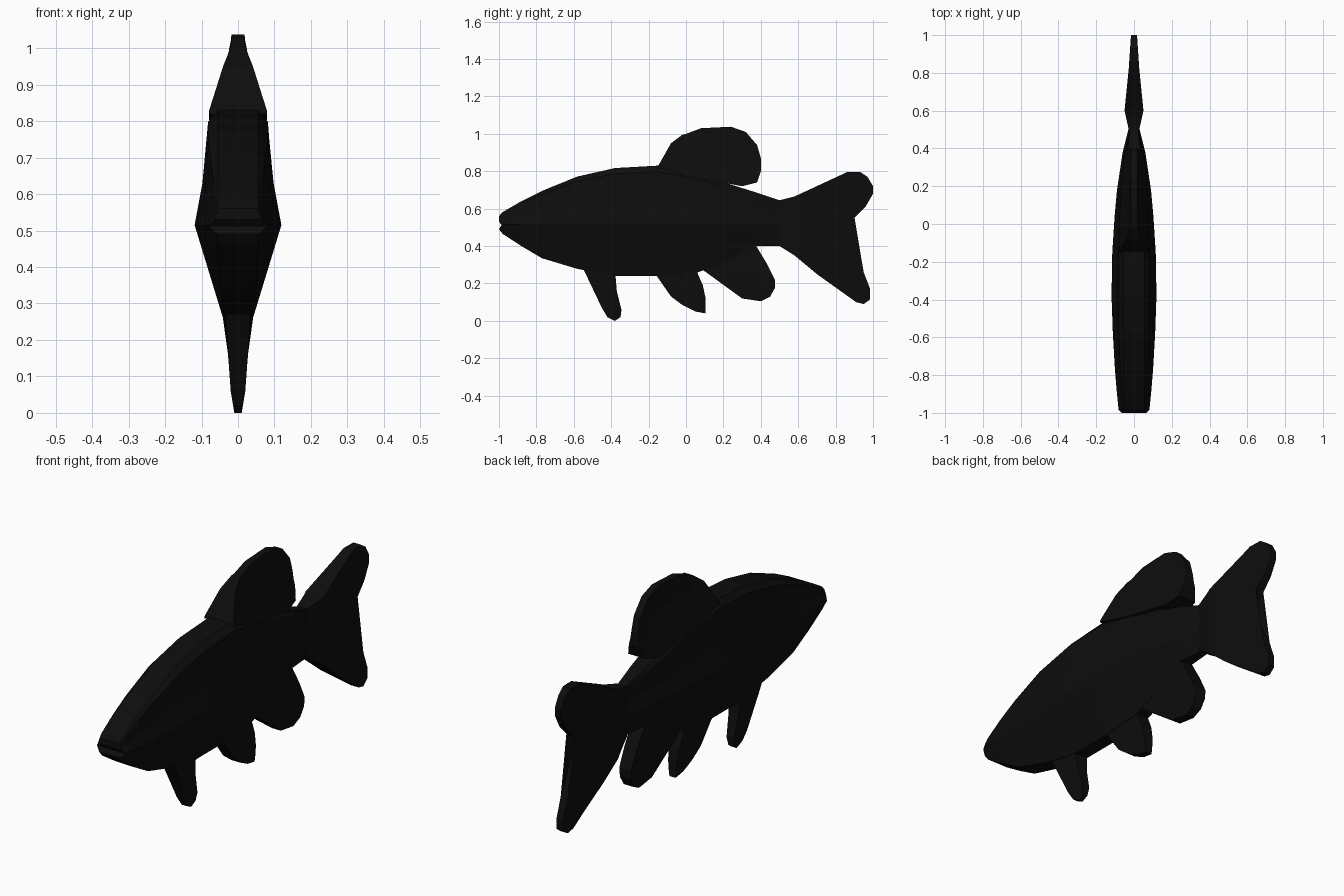
import bpy, bmesh

cube = bpy.data.objects.get("Cube")
if cube:
    bpy.data.objects.remove(cube, do_unlink=True)

COLOR = (0.004, 0.004, 0.004, 1.0)
black = bpy.data.materials.new("matte black")
black.use_nodes = True
black.diffuse_color = COLOR
bsdf = black.node_tree.nodes["Principled BSDF"]
bsdf.inputs["Base Color"].default_value = COLOR


def finish(bm, name):
    bmesh.ops.recalc_face_normals(bm, faces=bm.faces)
    mesh = bpy.data.meshes.new(name)
    bm.to_mesh(mesh)
    bm.free()
    mesh.materials.append(black)
    obj = bpy.data.objects.new(name, mesh)
    bpy.context.collection.objects.link(obj)
    return obj


def lerp_table(table, v):
    """Piecewise linear lookup in a list of (position, value)."""
    if v <= table[0][0]:
        return table[0][1]
    for (a, fa), (b, fb) in zip(table, table[1:]):
        if v <= b:
            return fa + (fb - fa) * (v - a) / (b - a)
    return table[-1][1]


# Body: each station is y, top z, bottom z, widest half width, crown and belly half widths
STATIONS = [
    (-1.00, 0.560, 0.490, 0.080, 0.055, 0.058),
    (-0.98, 0.582, 0.465, 0.082, 0.055, 0.056),
    (-0.88, 0.640, 0.400, 0.092, 0.055, 0.053),
    (-0.77, 0.695, 0.335, 0.101, 0.055, 0.048),
    (-0.58, 0.772, 0.278, 0.112, 0.055, 0.040),
    (-0.38, 0.817, 0.240, 0.119, 0.055, 0.035),
    (-0.15, 0.830, 0.240, 0.115, 0.055, 0.035),
    (0.05, 0.790, 0.255, 0.102, 0.050, 0.035),
    (0.18, 0.748, 0.303, 0.090, 0.046, 0.035),
    (0.38, 0.685, 0.400, 0.060, 0.034, 0.030),
    (0.50, 0.645, 0.400, 0.030, 0.022, 0.020),
]


def half_section(y, top, bottom, wide, crown, belly):
    """Points (x, y, z) down one side, from crown to belly."""
    mid = min(0.515, bottom + 0.65 * (top - bottom)) if y > -1 else 0.512
    rise = top - mid
    shoulder = min(wide * 0.72, crown + 0.027)
    return [(crown, y, top), (max(shoulder, crown), y, top - 0.1 * rise),
            (wide * 0.82, y, mid + 0.38 * rise), (wide, y, mid), (belly, y, bottom)]


bm = bmesh.new()
rings = []
for station in STATIONS:
    side = half_section(*station)
    ring = side + [(-x, y, z) for x, y, z in reversed(side)]
    rings.append([bm.verts.new(p) for p in ring])
for a, b in zip(rings, rings[1:]):
    for i in range(10):
        j = (i + 1) % 10
        bm.faces.new((a[i], a[j], b[j], b[i]))
for ring in (rings[0], rings[-1]):
    for i in range(4):
        bm.faces.new((ring[i], ring[i + 1], ring[8 - i], ring[9 - i]))
# Mouth crease, pushed in between the lips
for i in (3, 6):
    rings[0][i].co.y += 0.014
finish(bm, "body")


def make_fin(name, outline, thickness, cuts=()):
    """Solid fin from a (y, z) outline; thickness(y, z) gives its half width."""
    bm = bmesh.new()
    bm.faces.new([bm.verts.new((0, y, z)) for y, z in outline])
    bmesh.ops.triangulate(bm, faces=bm.faces[:])
    for axis, pos in cuts:
        normal = (0, 1, 0) if axis == "y" else (0, 0, 1)
        point = tuple(pos * n for n in normal)
        bmesh.ops.bisect_plane(bm, geom=bm.verts[:] + bm.edges[:] + bm.faces[:],
                               plane_co=point, plane_no=normal)
    left = bm.verts[:]
    rim = [e for e in bm.edges if e.is_boundary]
    copy = bmesh.ops.duplicate(bm, geom=left + bm.edges[:] + bm.faces[:])
    twin = copy["vert_map"]
    for v in left:
        half = thickness(v.co.y, v.co.z)
        v.co.x, twin[v].co.x = half, -half
    for e in rim:
        a, b = e.verts
        bm.faces.new((a, b, twin[b], twin[a]))
    return finish(bm, name)


# Tail fin, thickest just behind the narrow tail root
TAIL = [(0.50, 0.645), (0.58, 0.665), (0.86, 0.795), (0.93, 0.797), (0.97, 0.77),
        (1.00, 0.72), (1.00, 0.68), (0.96, 0.61), (0.89, 0.54), (0.81, 0.50),
        (0.95, 0.26), (0.985, 0.17), (0.985, 0.115), (0.95, 0.09), (0.91, 0.10),
        (0.70, 0.25), (0.58, 0.35), (0.50, 0.40)]
TAIL_HALF = [(0.50, 0.028), (0.60, 0.05), (0.82, 0.028), (1.0, 0.016)]
make_fin("tail_fin", TAIL, lambda y, z: lerp_table(TAIL_HALF, y),
         [("y", 0.6), ("y", 0.82)])

# Dorsal fin, tapering upward and backward from a thick root
DORSAL = [(-0.15, 0.82), (-0.145, 0.835), (-0.08, 0.95), (-0.02, 0.995), (0.0, 1.0),
          (0.08, 1.03), (0.24, 1.038), (0.32, 1.01), (0.38, 0.94), (0.40, 0.87),
          (0.40, 0.80), (0.38, 0.74), (0.30, 0.72), (0.22, 0.735), (0.05, 0.765)]


def dorsal_half(y, z):
    return min(0.08, max(0.018, 0.08 - 0.26 * (z - 0.8) - 0.1 * (y + 0.08)))


make_fin("dorsal_fin", DORSAL, dorsal_half, [("z", 0.83), ("z", 0.92)])

# Lower fins, thinning towards their tips
LOWER_HALF = [(0.0, 0.010), (0.06, 0.020), (0.24, 0.033), (0.40, 0.036)]
LOWER_FINS = {
    "pectoral_fin": [(-0.55, 0.28), (-0.50, 0.19), (-0.45, 0.07), (-0.42, 0.02),
                     (-0.38, 0.0), (-0.35, 0.02), (-0.345, 0.06), (-0.37, 0.16),
                     (-0.38, 0.28)],
    "pelvic_fin": [(-0.17, 0.26), (-0.08, 0.13), (-0.02, 0.085), (0.05, 0.05),
                   (0.105, 0.04), (0.105, 0.12), (0.09, 0.19), (0.055, 0.27)],
    "anal_fin": [(0.08, 0.28), (0.30, 0.12), (0.40, 0.105), (0.45, 0.13),
                 (0.475, 0.175), (0.475, 0.22), (0.43, 0.31), (0.37, 0.41)],
}
for fin_name, outline in LOWER_FINS.items():
    make_fin(fin_name, outline, lambda y, z: lerp_table(LOWER_HALF, z),
             [("z", 0.06), ("z", 0.24)])
